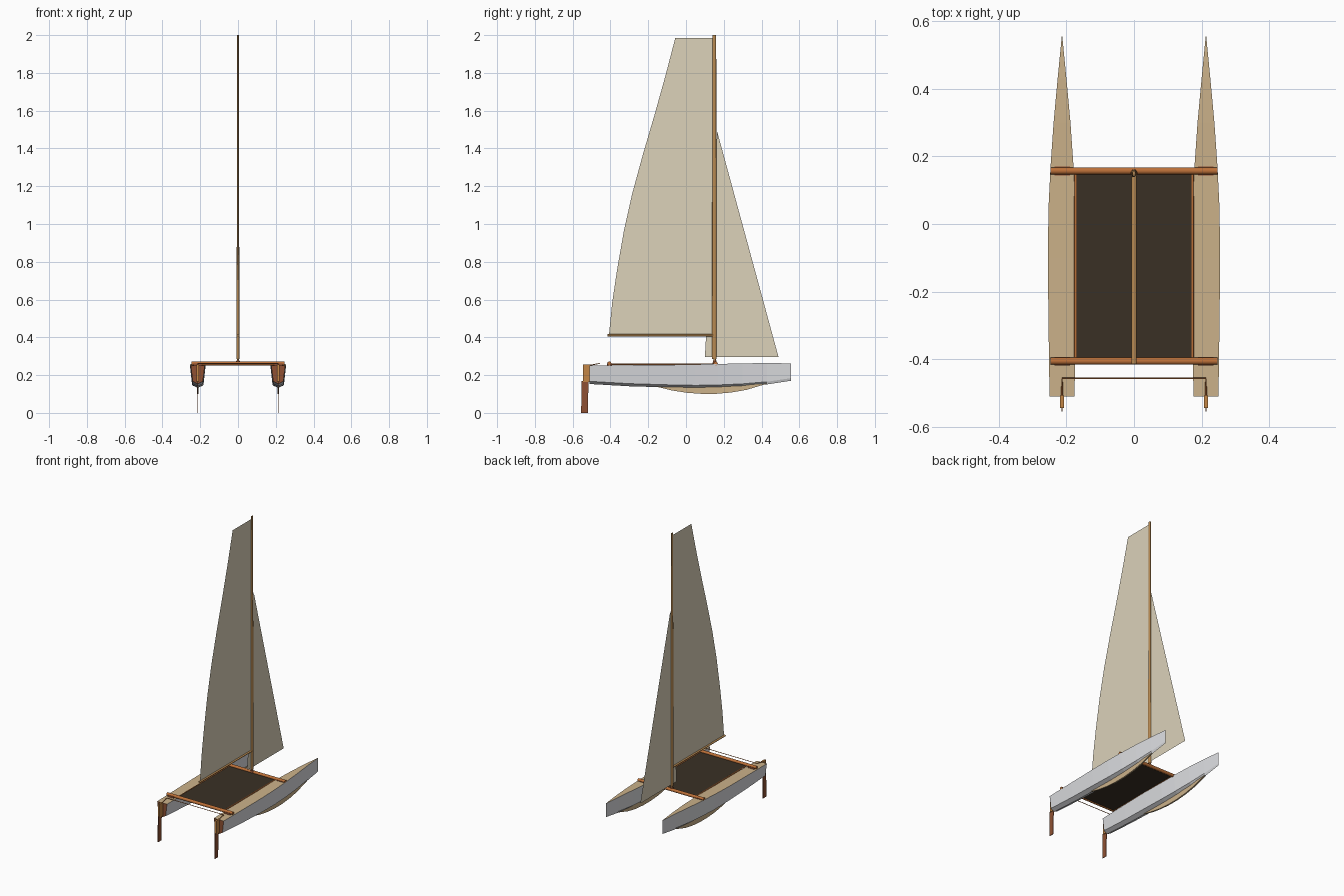
import bpy, bmesh, math
from mathutils import Vector

if "Cube" in bpy.data.objects:
    bpy.data.objects.remove(bpy.data.objects["Cube"])


def mat(name, r, g, b):
    m = bpy.data.materials.new(name)
    lin = lambda c: (c / 255 / 12.92) if c < 11 else ((c / 255 + 0.055) / 1.055) ** 2.4
    m.diffuse_color = (lin(r), lin(g), lin(b), 1)
    m.use_nodes = True
    m.node_tree.nodes["Principled BSDF"].inputs["Base Color"].default_value = m.diffuse_color
    return m


SAIL = mat("sail_cream", 220, 210, 186)
HULL = mat("hull_pale_grey", 220, 221, 224)
DECK = mat("deck_tan", 204, 178, 138)
NET = mat("trampoline_dark", 58, 48, 37)
BEAM = mat("beam_wood", 188, 112, 56)
SPAR = mat("spar_wood", 184, 138, 82)
DARK = mat("rudder_brown", 142, 80, 50)
BOX = mat("rudder_box_wood", 196, 134, 70)


def make(name, verts, faces, mats, rule=None, smooth=False):
    me = bpy.data.meshes.new(name)
    me.from_pydata([Vector(v) for v in verts], [], faces)
    for m in mats:
        me.materials.append(m)
    if len(faces) > 1:
        bm = bmesh.new()
        bm.from_mesh(me)
        bmesh.ops.recalc_face_normals(bm, faces=bm.faces)
        for f in bm.faces:
            f.smooth = smooth and len(f.verts) == 4
            if rule:
                f.material_index = rule(f)
        bm.to_mesh(me)
        bm.free()
    ob = bpy.data.objects.new(name, me)
    bpy.context.collection.objects.link(ob)
    return ob


def box(name, lo, hi, m):
    v = [(x, y, z) for x in (lo[0], hi[0]) for y in (lo[1], hi[1]) for z in (lo[2], hi[2])]
    f = [(0, 1, 3, 2), (4, 6, 7, 5), (0, 4, 5, 1), (2, 3, 7, 6), (0, 2, 6, 4), (1, 5, 7, 3)]
    return make(name, v, f, [m])


def spar(name, a, b, ra, rb, m, n=16):
    """Elliptical rod from a to b; ra and rb are (side, up) radii at the ends."""
    a, b = Vector(a), Vector(b)
    d = (b - a).normalized()
    side = Vector((1, 0, 0)) if abs(d.x) < 0.9 else Vector((0, 1, 0))
    up = d.cross(side).normalized()
    v = []
    for p, r in ((a, ra), (b, rb)):
        for i in range(n):
            t = 2 * math.pi * i / n
            v.append(p + side * r[0] * math.cos(t) + up * r[1] * math.sin(t))
    f = [(i, (i + 1) % n, n + (i + 1) % n, n + i) for i in range(n)]
    f += [tuple(range(n)), tuple(range(n, 2 * n))]
    return make(name, v, f, [m], smooth=True)


def plate(name, outline, x, half, m):
    """Thin upright plate from a (y, z) outline."""
    n = len(outline)
    v = [(x + s * half, y, z) for s in (-1, 1) for y, z in outline]
    f = [tuple(range(n)), tuple(range(n, 2 * n))]
    f += [(i, (i + 1) % n, n + (i + 1) % n, n + i) for i in range(n)]
    return make(name, v, f, [m])


# hull stations: y, half width, deck z, keel z
STATIONS = [(-0.51, 0.037, 0.250, 0.153), (-0.30, 0.040, 0.252, 0.141),
            (-0.10, 0.042, 0.254, 0.135), (0.05, 0.040, 0.257, 0.132),
            (0.17, 0.034, 0.259, 0.134), (0.30, 0.025, 0.262, 0.140),
            (0.43, 0.013, 0.264, 0.151), (0.555, 0.0008, 0.262, 0.170)]


def hull_rule(f):
    if f.normal.z > 0.8:
        return 1
    return 2 if f.normal.y < -0.8 else 0


for s, side in ((-1, "left"), (1, "right")):
    cx = 0.213 * s
    # hull with tan deck and brown transom
    v, f = [], []
    for y, w, zd, zk in STATIONS:
        zc = zk + 0.014
        v += [(cx - w, y, zd), (cx - 0.72 * w, y, zc), (cx, y, zk),
              (cx + 0.72 * w, y, zc), (cx + w, y, zd)]
    for k in range(len(STATIONS) - 1):
        for i in range(5):
            j = (i + 1) % 5
            f.append((k * 5 + i, k * 5 + j, k * 5 + 5 + j, k * 5 + 5 + i))
    last = 5 * (len(STATIONS) - 1)
    f += [(0, 1, 2, 3, 4), tuple(last + i for i in range(5))]
    make(side + "_hull", v, f, [HULL, DECK, DARK], hull_rule)

    # keel fin
    curve = [(-0.17, 0.142), (-0.08, 0.120), (0.0, 0.107), (0.08, 0.101), (0.16, 0.101),
             (0.24, 0.108), (0.32, 0.122), (0.43, 0.155)]
    plate(side + "_keel", curve + [(0.13, 0.140)], cx, 0.005, DECK)

    # rudder box, blade and tiller
    box(side + "_rudder_box", (cx - 0.006, -0.545, 0.163), (cx + 0.006, -0.508, 0.255), BOX)
    plate(side + "_rudder_blade", [(-0.555, 0), (-0.520, 0), (-0.516, 0.17), (-0.553, 0.17)],
          cx, 0.002, DARK)
    spar(side + "_tiller", (cx, -0.535, 0.247), (cx, -0.457, 0.262), (.003, .003), (.002, .002), BEAM, 8)

    # trampoline side rod
    spar(side + "_side_rod", (0.173 * s, -0.40, 0.257), (0.173 * s, 0.155, 0.257),
         (.004, .004), (.004, .004), BEAM, 10)

    # beam saddles
    for y, end in ((0.157, "front"), (-0.406, "rear")):
        box(f"{side}_{end}_saddle", (cx - 0.023, y - 0.013, 0.250),
            (cx + 0.023, y + 0.013, 0.262), DARK)

# cross beams
for y, end in ((0.157, "front"), (-0.406, "rear")):
    spar(end + "_beam", (-0.247, y, 0.262), (0.247, y, 0.262), (.0105, .0105), (.0105, .0105), BEAM)

# trampoline and tiller bar
box("trampoline", (-0.171, -0.397, 0.255), (0.171, 0.148, 0.259), NET)
spar("tiller_bar", (-0.213, -0.457, 0.262), (0.213, -0.457, 0.262), (.002, .002), (.002, .002), BEAM, 8)

# mast, mast step and boom
spar("mast_step", (0, 0.152, 0.262), (0, 0.152, 0.278), (.011, .011), (.009, .009), DARK)
spar("mast_foot", (0, 0.152, 0.276), (0, 0.152, 0.290), (.005, .006), (.005, .006), SPAR)
spar("mast", (0, 0.150, 0.285), (0, 0.150, 2.0), (.008, .012), (.004, .010), SPAR)
spar("boom", (0, -0.415, 0.411), (0, 0.142, 0.411), (.008, .006), (.008, .006), SPAR)

# sails
leech = [(-0.408, 0.412), (-0.391, 0.582), (-0.365, 0.757), (-0.328, 0.968), (-0.284, 1.164),
         (-0.226, 1.376), (-0.164, 1.587), (-0.108, 1.788), (-0.057, 1.984)]
main = leech + [(0.142, 1.984), (0.142, 0.412)]
jib = [(0.10, 0.295), (0.49, 0.295), (0.165, 1.49)]
for name, pts in (("main_sail", main), ("front_sail", jib)):
    make(name, [(0, y, z) for y, z in pts], [tuple(range(len(pts)))], [SAIL])
